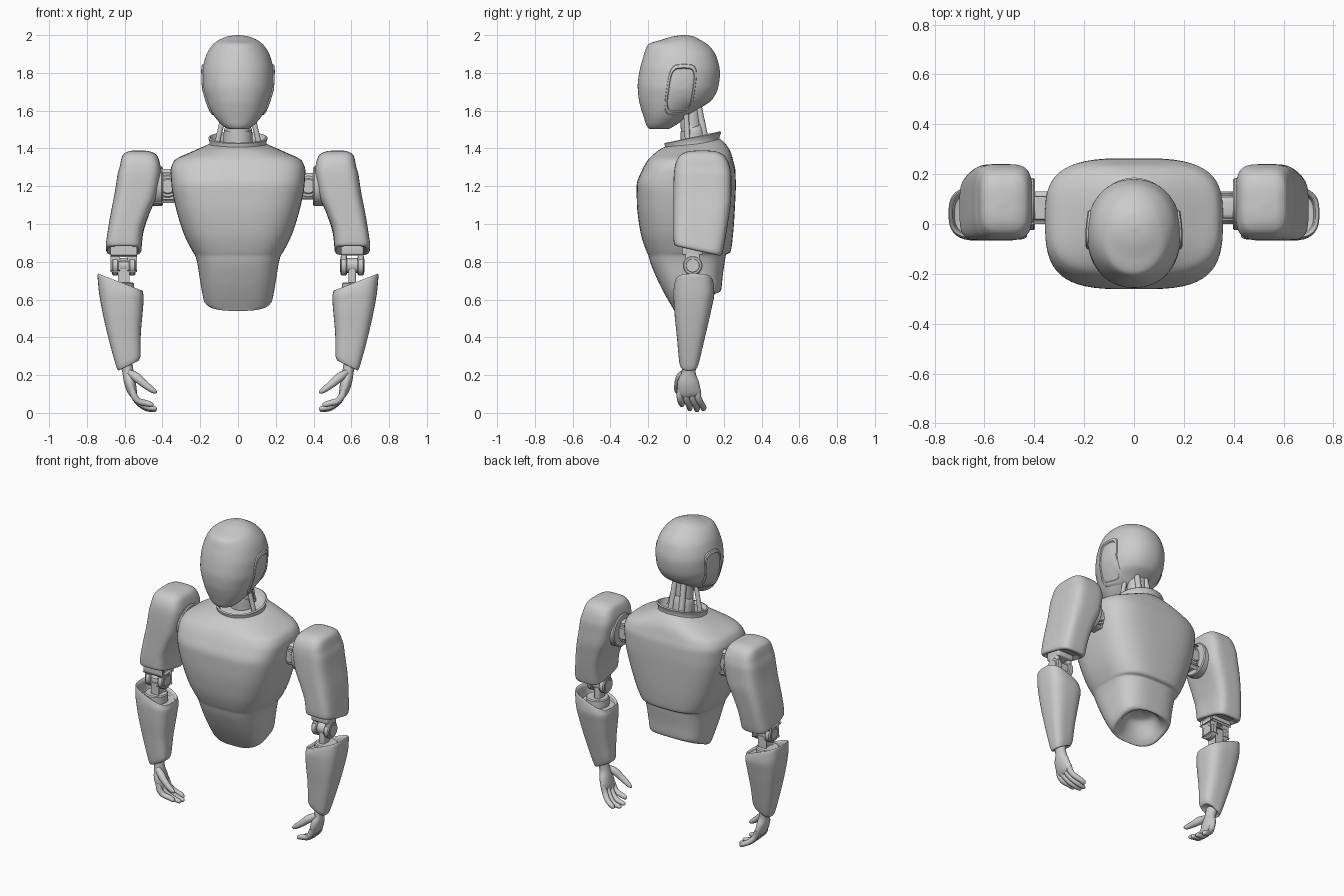
import bpy, bmesh, math
from mathutils import Vector
from mathutils.bvhtree import BVHTree


def finish(name, bm, angle=38):
    bmesh.ops.recalc_face_normals(bm, faces=bm.faces)
    me = bpy.data.meshes.new(name)
    bm.to_mesh(me)
    bm.free()
    ob = bpy.data.objects.new(name, me)
    bpy.context.collection.objects.link(ob)
    bpy.ops.object.select_all(action='DESELECT')
    ob.select_set(True)
    bpy.context.view_layer.objects.active = ob
    bpy.ops.object.shade_smooth_by_angle(angle=math.radians(angle))
    return ob


def skin(name, rings, s=1):
    """Bridge equal rings of points; s=-1 mirrors across x."""
    bm = bmesh.new()
    vs = [[bm.verts.new((s * p[0], p[1], p[2])) for p in r] for r in rings]
    n = len(rings[0])
    for a, b in zip(vs, vs[1:]):
        for i in range(n):
            j = (i + 1) % n
            bm.faces.new((a[i], a[j], b[j], b[i]))
    bm.faces.new(vs[0])
    bm.faces.new(vs[-1])
    return finish(name, bm)


def interp(rows, steps):
    """Smooth interpolation of rows that never overshoots."""
    def slope(k, c):
        if k == 0 or k == len(rows) - 1:
            return 0 if len(rows) < 3 else (rows[1][c] - rows[0][c] if k == 0 else rows[-1][c] - rows[-2][c])
        a, b = rows[k][c] - rows[k - 1][c], rows[k + 1][c] - rows[k][c]
        return 2 * a * b / (a + b) if a * b > 0 else 0
    out = []
    for k in range(len(rows) - 1):
        for i in range(steps):
            t = i / steps
            h = (2*t**3 - 3*t*t + 1, t**3 - 2*t*t + t, 3*t*t - 2*t**3, t**3 - t*t)
            out.append([h[0] * rows[k][c] + h[1] * slope(k, c) + h[2] * rows[k + 1][c]
                        + h[3] * slope(k + 1, c) for c in range(len(rows[0]))])
    return out + [list(rows[-1])]


def spow(v, e):
    return math.copysign(abs(v) ** e, v)


def loft(name, rows, s=1, steps=5, seg=56):
    """rows: z, centre x, half width, front y, back y, squareness, z tilt in x, z tilt in y"""
    rings = []
    for z, cx, rx, yf, yb, n, tx, ty in interp(rows, steps):
        ring = []
        for i in range(seg):
            a = math.tau * (i + .5) / seg
            u, v = spow(math.cos(a), 2 / n), spow(math.sin(a), 2 / n)
            ring.append((cx + rx * u, (yf + yb) / 2 + (yb - yf) / 2 * v, z + tx * u + ty * v))
        rings.append(ring)
    return skin(name, rings, s)


def tube(name, rows, s=1, steps=4, seg=20):
    """rows: x, y, z, thickness radius, width radius"""
    pts = interp(rows, steps)
    rings = []
    for k, p in enumerate(pts):
        d = (Vector(pts[min(k + 1, len(pts) - 1)][:3]) - Vector(pts[max(k - 1, 0)][:3])).normalized()
        ref = Vector((0, 1, 0)) if abs(d.y) < .9 else Vector((0, 0, 1))
        u = d.cross(ref).normalized()
        v = u.cross(d)
        rings.append([Vector(p[:3]) + u * p[3] * math.cos(math.tau * i / seg)
                      + v * p[4] * math.sin(math.tau * i / seg) for i in range(seg)])
    return skin(name, rings, s)


def rod(name, a, b, r, s=1):
    a, b = Vector(a), Vector(b)
    e = (b - a).normalized() * .006
    return tube(name, [(*a, r - .006, r - .006), (*(a + e), r, r), (*(b - e), r, r),
                       (*b, r - .006, r - .006)], s, 1, 32)


def box(name, lo, hi, s=1, bevel=.01):
    bm = bmesh.new()
    bmesh.ops.create_cube(bm, size=1)
    for v in bm.verts:
        v.co = [(lo[i] + hi[i]) / 2 + v.co[i] * (hi[i] - lo[i]) for i in range(3)]
        v.co.x *= s
    bmesh.ops.bevel(bm, geom=bm.edges[:], offset=bevel, segments=3, profile=.5, affect='EDGES')
    return finish(name, bm)


# Torso shell, with a bowl-shaped waist opening underneath
loft("torso", [
    (.70, 0, .01, .05, .07, 2, 0, 0), (.685, 0, .08, -.01, .125, 2, 0, .01),
    (.61, 0, .135, -.045, .16, 2.2, 0, .04), (.59, 0, .16, -.06, .178, 2.8, 0, .05),
    (.605, 0, .18, -.07, .187, 3, 0, .05), (.70, 0, .20, -.135, .195, 3, 0, .03),
    (.80, 0, .217, -.187, .207, 3, 0, .01), (.835, 0, .228, -.20, .211, 3, 0, 0),
    (.85, 0, .238, -.207, .235, 3, 0, 0), (.95, 0, .288, -.24, .25, 3, 0, 0),
    (1.10, 0, .333, -.26, .26, 3.2, 0, 0), (1.20, 0, .352, -.262, .264, 3.3, 0, 0),
    (1.28, 0, .357, -.235, .262, 3.3, 0, 0), (1.335, 0, .338, -.205, .25, 3.2, 0, 0),
    (1.38, 0, .25, -.165, .235, 2.8, 0, .005), (1.42, 0, .155, -.12, .2, 2.2, 0, .015),
    (1.43, 0, .13, -.1, .18, 2, 0, .02)])

# Collar and neck
loft("collar", [
    (1.405, 0, .152, -.115, .18, 2, 0, .025), (1.43, 0, .15, -.11, .178, 2, 0, .028),
    (1.455, 0, .157, -.115, .186, 2, 0, .03), (1.46, 0, .148, -.105, .178, 2, 0, .03),
    (1.43, 0, .125, -.08, .155, 2, 0, .025), (1.425, 0, .02, .02, .06, 2, 0, .005)], steps=3)
tube("neck", [(0, .045, 1.4, .078, .07), (0, .035, 1.5, .074, .066), (0, .03, 1.51, .062, .058),
              (0, .02, 1.66, .06, .056)], steps=3, seg=32)
for s in (1, -1):
    rod("neck_rod", (.115, .01, 1.41), (.07, .0, 1.6), .014, s)
    rod("neck_back_rod", (.04, .11, 1.41), (.03, .06, 1.65), .018, s)

# Head
head = loft("head", [
    (2.0, 0, .01, -.02, .0, 2, 0, 0), (1.993, 0, .055, -.07, .04, 2, 0, 0),
    (1.975, 0, .1, -.13, .075, 2, 0, 0), (1.95, 0, .133, -.2, .115, 2, 0, 0),
    (1.89, 0, .17, -.225, .16, 2.1, 0, 0), (1.80, 0, .189, -.248, .18, 2.15, 0, 0),
    (1.73, 0, .188, -.256, .172, 2.15, 0, 0), (1.66, 0, .17, -.25, .14, 2.15, 0, 0),
    (1.61, 0, .149, -.238, .07, 2.1, 0, 0), (1.56, 0, .118, -.222, -.0, 2.1, 0, 0),
    (1.52, 0, .08, -.208, -.06, 2.1, 0, 0), (1.506, 0, .058, -.197, -.085, 2.1, 0, 0),
    (1.502, 0, .04, -.185, -.1, 2.1, 0, 0)], steps=6, seg=72)
tree = BVHTree.FromPolygons([v.co for v in head.data.vertices],
                            [p.vertices for p in head.data.polygons])

# Ear panels wrapped on to the head, with a raised rim
for s in (1, -1):
    rings = []
    for k, off in ((1.02, -.004), (.99, .007), (.92, .009), (.87, .008), (.83, -.002 + .003),
                   (.6, .003), (.3, .003), (.02, .003)):
        ring = []
        for i in range(48):
            a = math.tau * i / 48
            dz = .135 * k * spow(math.sin(a), .5)
            y = -.028 + .075 * k * spow(math.cos(a), .5) + .14 * dz
            hit = tree.ray_cast(Vector((1, y, 1.71 + dz)), Vector((-1, 0, 0)))[0]
            ring.append(((hit.x if hit else .12) + off, y, 1.71 + dz))
        rings.append(ring)
    skin("ear_panel", rings, s)

# Arms, mirrored left and right
for s in (1, -1):
    # Shoulder joint
    rod("shoulder_hub", (.372, .01, 1.2), (.372, .12, 1.2), .06, s)
    rod("shoulder_pin", (.372, .0, 1.2), (.372, .13, 1.2), .042, s)
    box("shoulder_bracket", (.3, .02, 1.13), (.43, .11, 1.27), s, .02)
    rod("shoulder_flange", (.398, .08, 1.2), (.47, .08, 1.2), .105, s)

    loft("upper_arm", [
        (1.39, .53, .01, .075, .095, 2.5, 0, 0), (1.386, .525, .05, .02, .15, 3, 0, 0),
        (1.365, .52, .09, -.03, .2, 3.5, 0, 0), (1.31, .518, .107, -.058, .23, 4, 0, 0),
        (1.25, .525, .115, -.065, .24, 4, 0, 0), (1.15, .5425, .113, -.067, .24, 4, 0, 0),
        (1.05, .573, .102, -.067, .228, 4, 0, -.005), (.95, .597, .094, -.067, .21, 4, 0, -.02),
        (.88, .605, .095, -.065, .195, 4, 0, -.026), (.862, .605, .09, -.06, .188, 4, 0, -.026),
        (.858, .605, .08, -.05, .175, 4, 0, -.025), (.875, .605, .06, -.03, .14, 4, 0, -.02)], s)

    # Elbow
    box("elbow_block", (.545, -.02, .835), (.665, .09, .9), s)
    for x in (.56, .65):
        box("elbow_prong", (x - .015, -.005, .755), (x + .015, .075, .87), s)
        rod("elbow_disc", (x - .018, .035, .78), (x + .018, .035, .78), .052, s)
    rod("elbow_pin", (.54, .035, .78), (.67, .035, .78), .04, s)
    box("elbow_tongue", (.585, .0, .63), (.625, .07, .8), s)
    rod("elbow_plate", (.62, .035, .63), (.62, .035, .69), .07, s)

    loft("forearm", [
        (.26, .58, .035, -.01, .04, 2.5, -.015, 0), (.25, .58, .052, -.026, .058, 2.8, -.025, 0),
        (.265, .58, .062, -.034, .066, 3, -.027, 0), (.42, .602, .088, -.05, .105, 3, -.01, 0),
        (.55, .612, .109, -.063, .135, 3, 0, 0), (.63, .618, .119, -.067, .15, 3, .015, 0),
        (.68, .623, .121, -.06, .145, 3, .045, 0), (.692, .623, .117, -.055, .14, 3, .045, 0),
        (.682, .622, .107, -.047, .13, 3, .04, 0), (.645, .62, .1, -.042, .122, 3, .01, 0),
        (.64, .62, .02, .02, .05, 2, 0, 0)], s)

    # Hand with palm facing the body
    tube("palm", [(.598, .018, .29, .036, .04), (.583, .015, .22, .03, .036),
                  (.573, .012, .165, .031, .056), (.557, .018, .105, .023, .062),
                  (.547, .022, .085, .012, .05)], s)
    for y0, y1, x1, z1 in ((-.032, -.022, .455, .042), (0, .02, .438, .022),
                           (.032, .058, .44, .016), (.062, .092, .465, .021)):
        tube("finger", [(.562, y0, .13, .014, .016), (.55, y0, .09, .018, .018),
                        (.522, (y0 + y1) / 2, .047 + z1 * .3, .017, .017),
                        (.48, y1, z1 + .008, .016, .016), (x1, y1, z1, .012, .012),
                        (x1 - .009, y1, z1 - .001, .003, .003)], s, 4, 14)
    tube("thumb", [(.575, -.012, .215, .015, .016), (.54, -.03, .19, .024, .022),
                   (.495, -.043, .152, .02, .019), (.452, -.047, .12, .015, .015),
                   (.436, -.047, .11, .009, .009), (.43, -.047, .106, .003, .003)], s, 4, 14)
